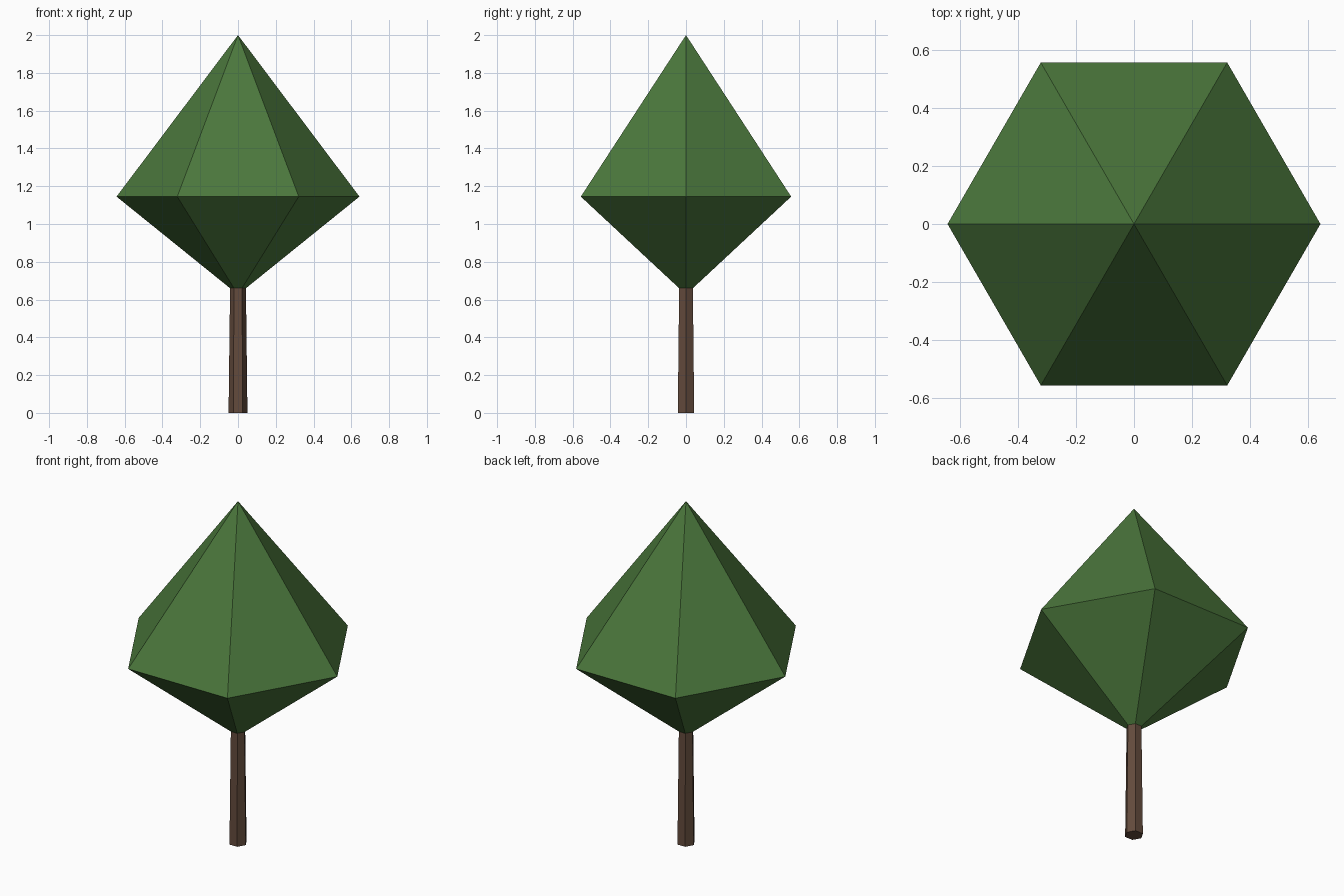
import bpy
import bmesh
from math import cos, sin, tau

SIDES = 6

cube = bpy.data.objects.get("Cube")
if cube:
    bpy.data.objects.remove(cube)


def make_material(name, rgb):
    mat = bpy.data.materials.new(name)
    mat.use_nodes = True
    color = (*rgb, 1.0)
    mat.diffuse_color = color
    mat.node_tree.nodes["Principled BSDF"].inputs["Base Color"].default_value = color
    return mat


def lathe(name, profile, mat):
    """Six-sided solid from (radius, height) pairs; radius 0 makes a tip."""
    bm = bmesh.new()
    rings = []
    for r, z in profile:
        count = SIDES if r else 1
        rings.append([bm.verts.new((r * cos(tau * i / SIDES), r * sin(tau * i / SIDES), z))
                      for i in range(count)])
    for low, high in zip(rings, rings[1:]):
        for i in range(SIDES):
            j = (i + 1) % SIDES
            if len(high) == 1:
                bm.faces.new((low[i], low[j], high[0]))
            else:
                bm.faces.new((low[i], low[j], high[j], high[i]))
    for ring in (rings[0], rings[-1]):
        if len(ring) > 1:
            bm.faces.new(ring)
    bmesh.ops.recalc_face_normals(bm, faces=bm.faces)
    mesh = bpy.data.meshes.new(name)
    bm.to_mesh(mesh)
    bm.free()
    mesh.materials.append(mat)
    obj = bpy.data.objects.new(name, mesh)
    bpy.context.collection.objects.link(obj)
    return obj


bark = make_material("bark brown", (0.125, 0.07, 0.045))
leaf = make_material("leaf green", (0.07, 0.185, 0.045))

# Slightly tapered trunk
lathe("trunk", [(0.05, 0), (0.042, 0.66)], bark)

# Crown: short inverted cone below, tall cone above
lathe("crown", [(0.042, 0.66), (0.643, 1.145), (0, 2)], leaf)
